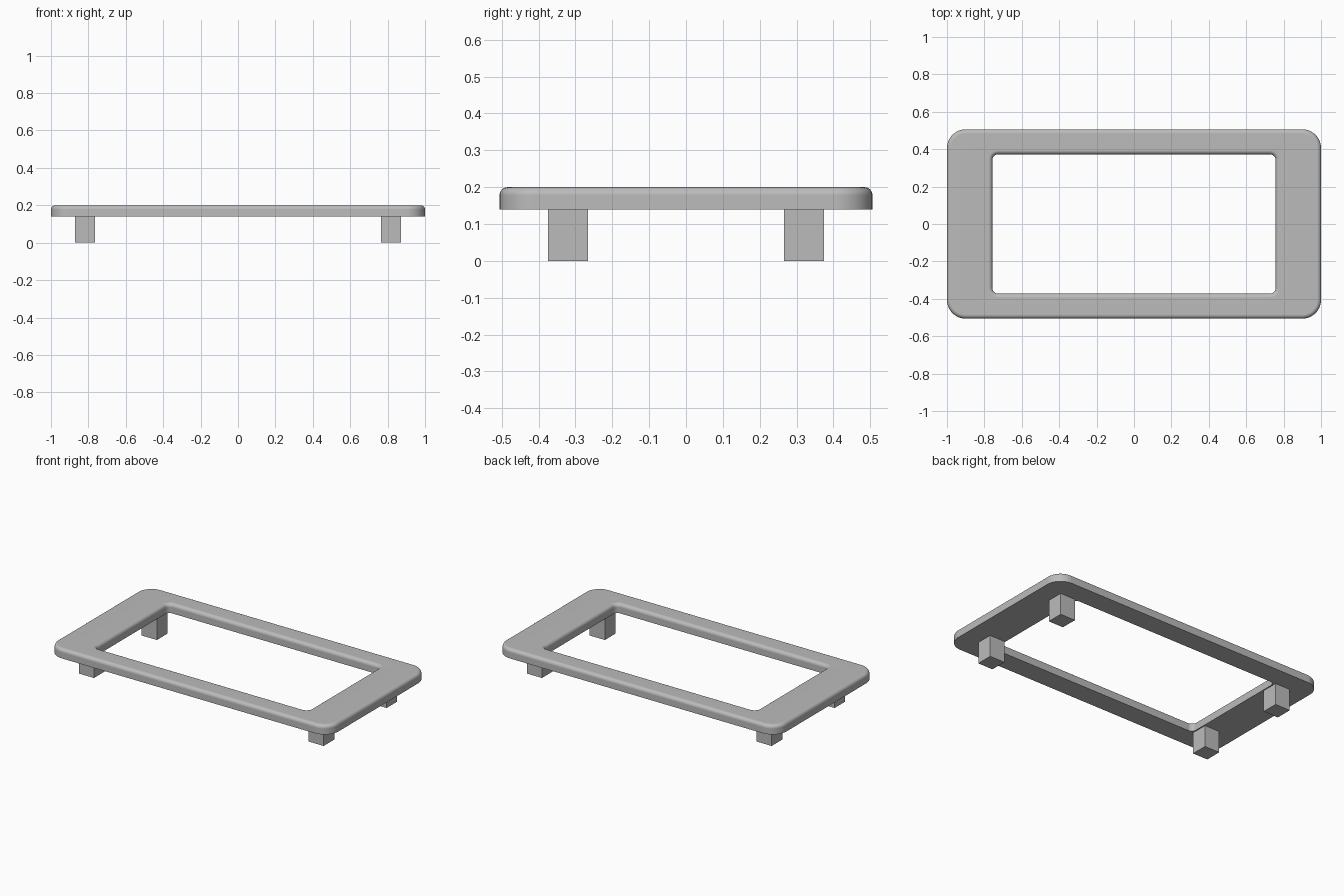
import bpy
import bmesh
from math import cos, sin, pi

cube = bpy.data.objects.get("Cube")
if cube:
    bpy.data.objects.remove(cube, do_unlink=True)

HALF_X, HALF_Y = 1.0, 0.506        # outer outline
HOLE_X, HOLE_Y = 0.757, 0.372      # opening
BOTTOM, TOP = 0.14, 0.2
FILLET = 0.022
ARC_STEPS, FILLET_STEPS = 10, 6

grey = bpy.data.materials.new("mid grey")
grey.use_nodes = True
grey.diffuse_color = (0.5, 0.5, 0.5, 1)
grey.node_tree.nodes["Principled BSDF"].inputs["Base Color"].default_value = grey.diffuse_color


def finish(bm, name):
    bmesh.ops.recalc_face_normals(bm, faces=bm.faces)
    mesh = bpy.data.meshes.new(name)
    bm.to_mesh(mesh)
    bm.free()
    mesh.materials.append(grey)
    obj = bpy.data.objects.new(name, mesh)
    bpy.context.collection.objects.link(obj)
    return obj


def rounded_ring(bm, hx, hy, radius, z):
    """Vertices of a rounded rectangle at height z."""
    ring = []
    for corner, (sx, sy) in enumerate([(1, 1), (-1, 1), (-1, -1), (1, -1)]):
        for i in range(ARC_STEPS + 1):
            a = (corner + i / ARC_STEPS) * pi / 2
            ring.append(bm.verts.new((sx * (hx - radius) + radius * cos(a),
                                      sy * (hy - radius) + radius * sin(a), z)))
    return ring


# Frame: rounded outline and opening, both filleted along the top edge
bm = bmesh.new()
outer = [rounded_ring(bm, HALF_X, HALF_Y, 0.1, BOTTOM)]
inner = [rounded_ring(bm, HOLE_X, HOLE_Y, 0.03, BOTTOM)]
for i in range(FILLET_STEPS + 1):
    a = i / FILLET_STEPS * pi / 2
    d = FILLET * (1 - cos(a))
    z = TOP - FILLET * (1 - sin(a))
    outer.append(rounded_ring(bm, HALF_X - d, HALF_Y - d, 0.1 - d, z))
    inner.append(rounded_ring(bm, HOLE_X + d, HOLE_Y + d, 0.03 + d, z))
rings = outer + inner[::-1]
for k, ring in enumerate(rings):
    nxt = rings[(k + 1) % len(rings)]
    for i in range(len(ring)):
        j = (i + 1) % len(ring)
        bm.faces.new((ring[i], ring[j], nxt[j], nxt[i]))
frame = finish(bm, "frame")
bpy.ops.object.select_all(action='DESELECT')
frame.select_set(True)
bpy.context.view_layer.objects.active = frame
bpy.ops.object.shade_smooth_by_angle(angle=pi / 6)
weighted = frame.modifiers.new("even shading", 'WEIGHTED_NORMAL')
weighted.keep_sharp = True

# Four square legs under the corners
LEG = 0.108
for sx, side in ((1, "left"), (-1, "right")):
    for sy, end in ((-1, "front"), (1, "back")):
        bm = bmesh.new()
        bmesh.ops.create_cube(bm, size=1)
        bmesh.ops.scale(bm, vec=(LEG, LEG, BOTTOM), verts=bm.verts)
        leg = finish(bm, f"{end}_{side}_leg")
        leg.location = (sx * 0.818, sy * 0.32, BOTTOM / 2)
